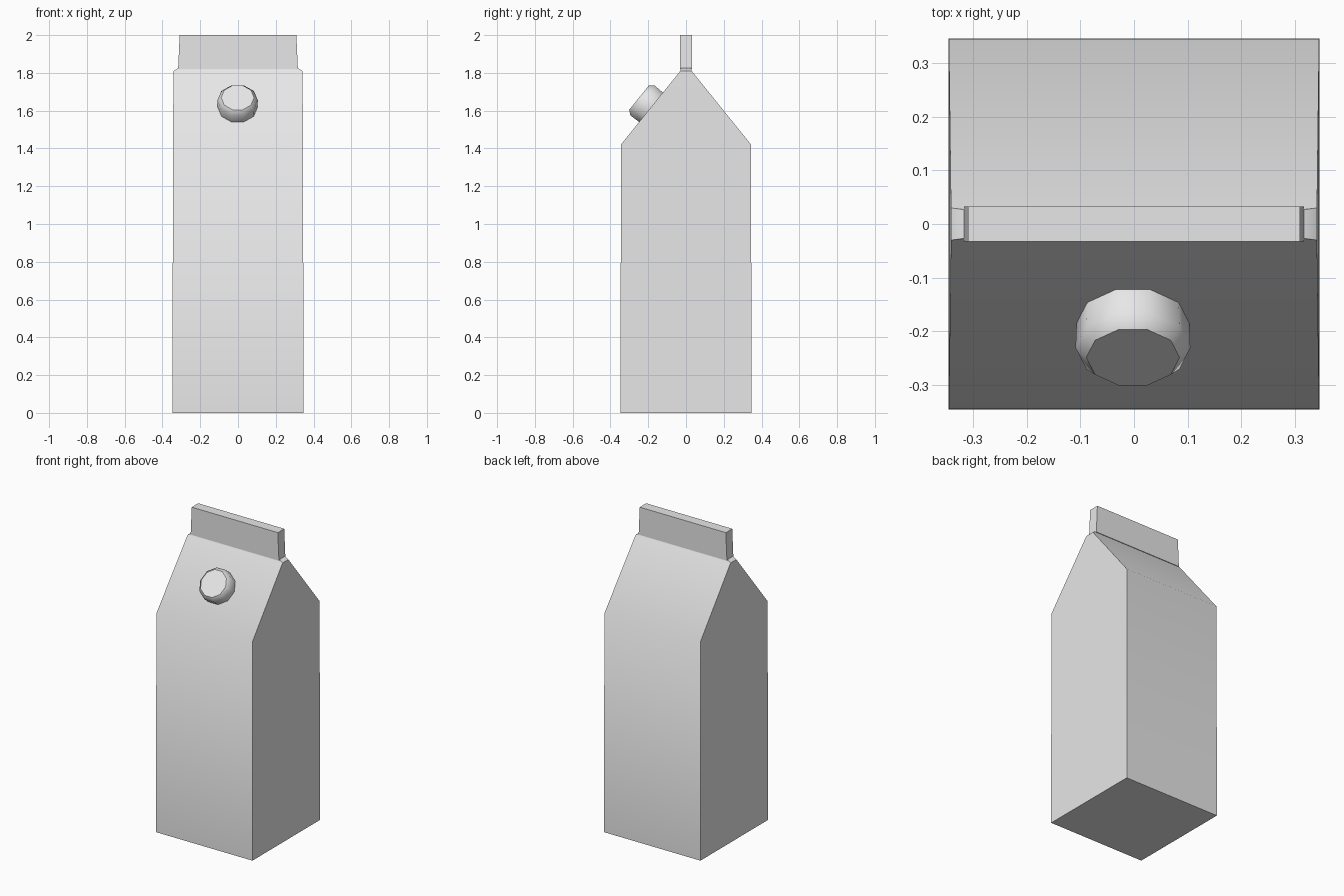
import bpy, bmesh, math
from mathutils import Matrix, Vector

cube = bpy.data.objects.get("Cube")
if cube:
    bpy.data.objects.remove(cube, do_unlink=True)

grey = bpy.data.materials.new("light grey card")
grey.use_nodes = True
grey.diffuse_color = (0.8, 0.8, 0.8, 1)
grey.node_tree.nodes["Principled BSDF"].inputs["Base Color"].default_value = (0.8, 0.8, 0.8, 1)


def make_object(name, bm, angle):
    """Turn a bmesh into a shaded object."""
    bmesh.ops.recalc_face_normals(bm, faces=bm.faces)
    mesh = bpy.data.meshes.new(name)
    bm.to_mesh(mesh)
    bm.free()
    mesh.materials.append(grey)
    obj = bpy.data.objects.new(name, mesh)
    bpy.context.collection.objects.link(obj)
    bpy.ops.object.select_all(action="DESELECT")
    obj.select_set(True)
    bpy.context.view_layer.objects.active = obj
    bpy.ops.object.shade_smooth_by_angle(angle=math.radians(angle))
    return obj


def loft(name, rings, angle):
    """Bridge closed rings of points and close both ends."""
    bm = bmesh.new()
    loops = [[bm.verts.new(p) for p in ring] for ring in rings]
    n = len(loops[0])
    for low, high in zip(loops, loops[1:]):
        for i in range(n):
            j = (i + 1) % n
            bm.faces.new((low[i], low[j], high[j], high[i]))
    bm.faces.new(loops[0][::-1])
    bm.faces.new(loops[-1])
    return make_object(name, bm, angle)


def rectangle(x, y, z):
    return [(-x, -y, z), (x, -y, z), (x, y, z), (-x, y, z)]


def circle(radius, z, sides=10):
    return [(radius * math.cos(math.tau * i / sides),
             radius * math.sin(math.tau * i / sides), z) for i in range(sides)]


# Carton body: straight walls, gabled shoulders and a short neck
loft("carton_body", [rectangle(0.346, 0.346, 0), rectangle(0.345, 0.345, 1.42),
                     rectangle(0.341, 0.03, 1.81), rectangle(0.318, 0.027, 1.825)], 45)

# Sealed fin along the ridge
loft("top_fin", [rectangle(0.317, 0.033, 1.82), rectangle(0.309, 0.033, 2.0)], 30)

# Screw cap with a chamfered rim, standing square to the front slope
cap = loft("screw_cap", [circle(0.105, -0.01), circle(0.107, 0.055), circle(0.087, 0.078)], 50)
slope = Vector((0, 0.315, 0.39)).normalized()
side = Vector((1, 0, 0))
cap.matrix_world = (Matrix.Translation((-0.002, -0.188, 1.62))
                    @ Matrix((side, slope, side.cross(slope))).transposed().to_4x4())
